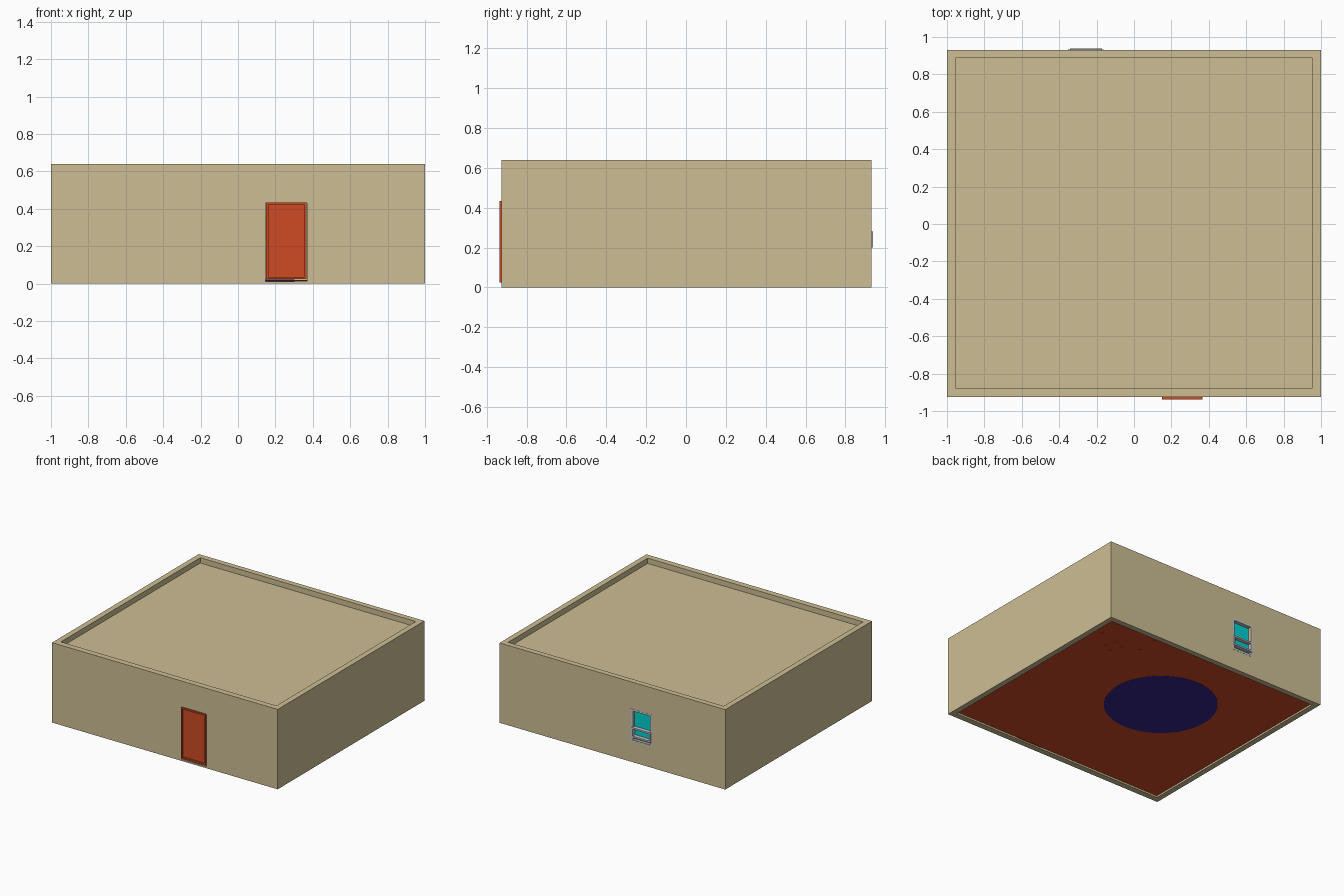
import bpy, bmesh, math
from mathutils import Matrix, Vector

if "Cube" in bpy.data.objects:
    bpy.data.objects.remove(bpy.data.objects["Cube"])


def material(name, r, g, b):
    m = bpy.data.materials.new(name)
    m.diffuse_color = (r, g, b, 1)
    m.use_nodes = True
    m.node_tree.nodes["Principled BSDF"].inputs["Base Color"].default_value = m.diffuse_color
    return m


BEIGE = material("beige_plaster", .61, .515, .296)
RED = material("red_wood", .624, .07, .0185)
TEAL = material("teal_glass", 0, .64, .64)
NAVY = material("navy_cloth", .037, .018, .262)
GREY = material("pale_grey_frame", .56, .56, .60)


def finish(name, bm, mat):
    mesh = bpy.data.meshes.new(name)
    bm.normal_update()
    bm.to_mesh(mesh)
    bm.free()
    ob = bpy.data.objects.new(name, mesh)
    bpy.context.collection.objects.link(ob)
    if mat:
        mesh.materials.append(mat)
    return ob


def add_box(bm, lo, hi):
    lo, hi = Vector(lo), Vector(hi)
    m = Matrix.Translation((lo + hi) / 2) @ Matrix.Diagonal((*(hi - lo), 1))
    return bmesh.ops.create_cube(bm, size=1, matrix=m)["verts"]


def box(name, lo, hi, mat=None):
    bm = bmesh.new()
    add_box(bm, lo, hi)
    return finish(name, bm, mat)


def cylinder(name, x, y, z0, z1, r, mat, sides=16):
    bm = bmesh.new()
    bmesh.ops.create_cone(bm, cap_ends=True, segments=sides, radius1=r, radius2=r,
                          depth=z1 - z0, matrix=Matrix.Translation((x, y, (z0 + z1) / 2)))
    ob = finish(name, bm, mat)
    for p in ob.data.polygons:
        p.use_smooth = abs(p.normal.z) < .5
    return ob


def ring(name, x0, x1, z0, z1, y0, y1, w, mat):
    """Rectangular frame facing along y, with bars of width w."""
    bm = bmesh.new()
    add_box(bm, (x0, y0, z0), (x1, y1, z1))
    caps = [f for f in bm.faces if abs(f.normal.y) > .9]
    bmesh.ops.inset_individual(bm, faces=caps, thickness=w)
    bmesh.ops.bridge_loops(bm, edges=list({e for f in caps for e in f.edges}))
    bmesh.ops.delete(bm, geom=caps, context="FACES_ONLY")
    bmesh.ops.recalc_face_normals(bm, faces=bm.faces)
    return finish(name, bm, mat)


# Outer shell with parapet, room, door opening and window opening cut out
walls = box("walls_and_roof", (-1, -.926, 0), (1, .931, .64), BEIGE)
cuts = {
    "roof_cutter": ((-.955, -.878, .597), (.955, .887, .8)),
    "room_cutter": ((-.955, -.878, -.2), (.955, .887, .55)),
    "door_cutter": ((.146, -1.1, .012), (.37, -.8, .43)),
    "window_cutter": ((-.335, .8, .18), (-.18, 1.1, .41)),
}
for name, (lo, hi) in cuts.items():
    cutter = box(name, lo, hi)
    cutter.hide_render = True
    mod = walls.modifiers.new(name, "BOOLEAN")
    mod.operation, mod.solver, mod.object = "DIFFERENCE", "EXACT", cutter
    bpy.context.view_layer.objects.active = walls
    bpy.ops.object.modifier_apply(modifier=name)
    bpy.data.objects.remove(cutter)

# Floor and round rug, whose underside shows below the floor
box("floor", (-.955, -.878, .014), (.955, .887, .018), RED)
cylinder("round_rug", -.116, .167, .012, .022, .417, NAVY, 64)

# Door with a recessed panel on each side
bm = bmesh.new()
add_box(bm, (.15, -.937, .024), (.366, -.895, .434))
sides = [f for f in bm.faces if abs(f.normal.y) > .9]
bmesh.ops.inset_individual(bm, faces=sides, thickness=.017)
bmesh.ops.inset_individual(bm, faces=sides, thickness=.0005, depth=-.012)
finish("door", bm, RED)

# Window: fixed frame, glass and a lower sash that stands out
ring("window_frame", -.352, -.163, .162, .424, .89, .9325, .02, GREY)
box("window_glass", (-.334, .9, .18), (-.18, .908, .406), TEAL)
ring("lower_sash", -.343, -.172, .2, .28, .902, .938, .018, GREY)

# Desk against the back wall
box("desk_top", (.49, .66, .165), (.915, .88, .182), RED)
for i, (x, y) in enumerate([(.517, .686), (.89, .697), (.517, .86), (.89, .86)]):
    cylinder(f"desk_leg_{i + 1}", x, y, .009, .168, .014, RED)

# Turned chair in front of the desk
cx, cy, turn = .698, .591, math.radians(26)
place = Matrix.Translation((cx, cy, 0)) @ Matrix.Rotation(turn, 4, "Z")
seat = box("chair_seat", (-.058, -.062, .1), (.058, .062, .112), RED)
back = box("chair_back", (-.058, -.062, .112), (.058, -.05, .23), RED)
for ob in (seat, back):
    ob.data.transform(place)
for i, (sx, sy) in enumerate([(-1, -1), (1, -1), (-1, 1), (1, 1)]):
    p = place @ Vector((sx * .041, sy * .046, 0))
    cylinder(f"chair_leg_{i + 1}", p.x, p.y, .009, .102, .013, RED)
